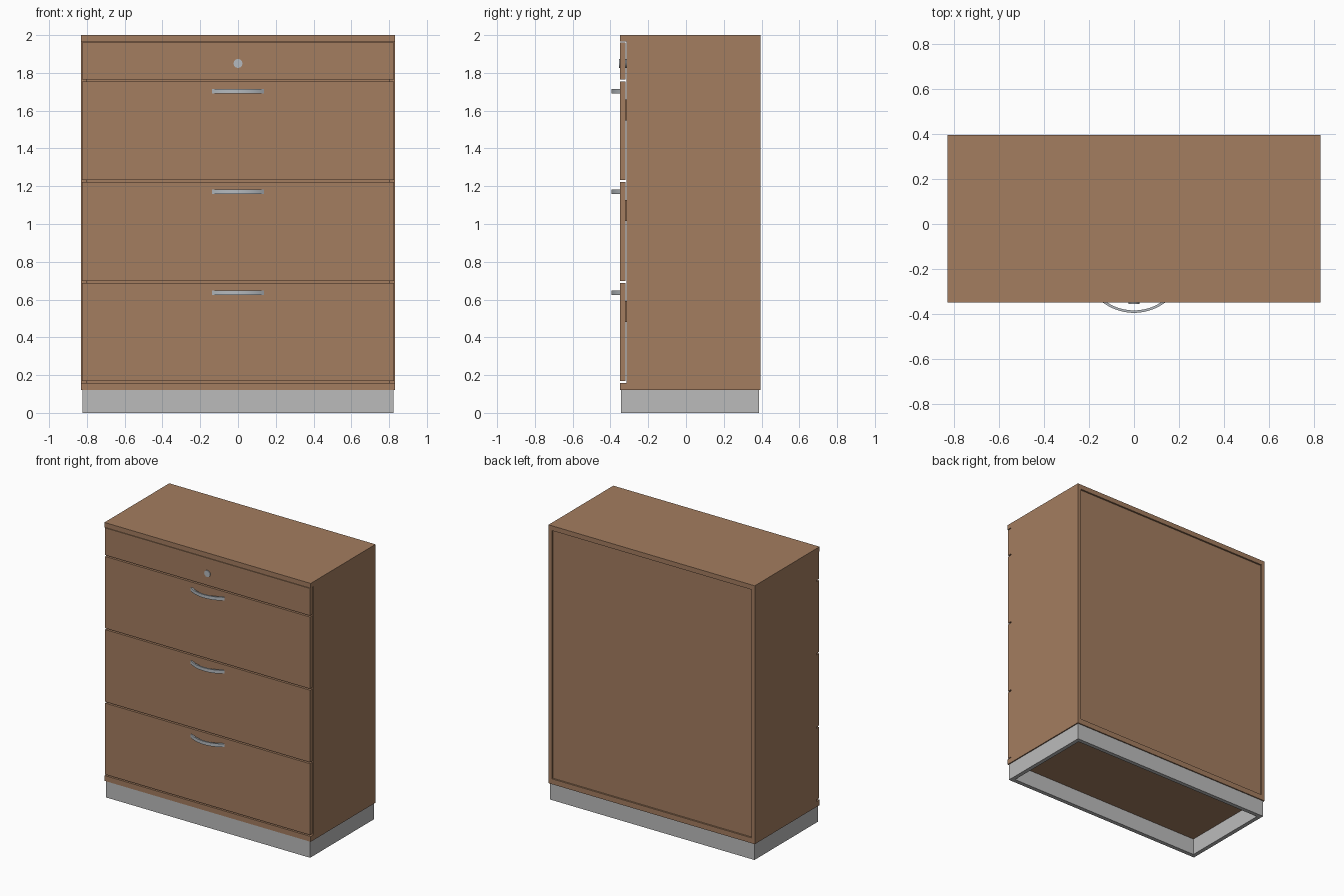
import bpy, bmesh, math

if "Cube" in bpy.data.objects:
    bpy.data.objects.remove(bpy.data.objects["Cube"])


def material(name, rgb):
    m = bpy.data.materials.new(name)
    m.diffuse_color = (*rgb, 1)
    m.use_nodes = True
    m.node_tree.nodes["Principled BSDF"].inputs["Base Color"].default_value = m.diffuse_color
    return m


WOOD = material("brown wood", (0.37, 0.205, 0.116))
GREY = material("plinth grey", (0.5, 0.5, 0.5))
METAL = material("handle metal", (0.46, 0.49, 0.52))


def finish(name, bm, mat):
    bmesh.ops.recalc_face_normals(bm, faces=bm.faces)
    me = bpy.data.meshes.new(name)
    bm.to_mesh(me)
    bm.free()
    me.materials.append(mat)
    ob = bpy.data.objects.new(name, me)
    bpy.context.collection.objects.link(ob)
    return ob


def box(name, x, y, z, mat=WOOD):
    bm = bmesh.new()
    bmesh.ops.create_cube(bm, size=1)
    for v in bm.verts:
        for i, (a, b) in enumerate((x, y, z)):
            v.co[i] = a if v.co[i] < 0 else b
    return finish(name, bm, mat)


FRONT, CARCASS, BACK = -0.35, -0.315, 0.395
W, T = 0.83, 0.027

# Plinth: open rectangular frame
for s, side in ((-1, "left"), (1, "right")):
    box(f"plinth_{side}", sorted((s * 0.822, s * 0.792)), (-0.345, 0.387), (0, 0.12), GREY)
box("plinth_front", (-0.792, 0.792), (-0.345, -0.315), (0, 0.12), GREY)
box("plinth_back", (-0.792, 0.792), (0.357, 0.387), (0, 0.12), GREY)

# Carcass
box("top_panel", (-W, W), (FRONT, BACK), (1.965, 2.0))
box("bottom_panel", (-W, W), (FRONT, BACK), (0.12, 0.159))
for s, side in ((-1, "left"), (1, "right")):
    box(f"side_panel_{side}", sorted((s * W, s * (W - T))), (CARCASS, BACK), (0.159, 1.965))
box("back_panel", (-W + T, W - T), (0.365, 0.383), (0.159, 1.965))
box("lock_rail", (-W + T, W - T), (CARCASS, -0.29), (1.77, 1.965))

# Lock panel and lock barrel
box("lock_panel", (-0.825, 0.825), (FRONT, -0.321), (1.764, 1.962))
bm = bmesh.new()
bmesh.ops.create_cone(bm, cap_ends=True, segments=12, radius1=0.024, radius2=0.024, depth=0.055)
lock = finish("lock", bm, METAL)
lock.rotation_euler = (math.pi / 2, 0, 0)
lock.location = (0, -0.3275, 1.85)


def handle(name, z0, z1, steps=20):
    # Curved strip: arc in plan, extruded upwards
    half, rise, thick = 0.137, 0.045, 0.011
    r = (half ** 2 + rise ** 2) / (2 * rise)
    cy = FRONT - rise + r
    pts = []
    for rad, order in ((r, 1), (r - thick, -1)):
        end = math.acos((cy - FRONT - 0.002) / rad)
        pts += [(rad * math.sin(a), cy - rad * math.cos(a))
                for a in (order * end * (2 * i / steps - 1) for i in range(steps + 1))]
    bm = bmesh.new()
    low = [bm.verts.new((x, y, z0)) for x, y in pts]
    high = [bm.verts.new((x, y, z1)) for x, y in pts]
    n = steps + 1
    for i in range(2 * n):
        j = (i + 1) % (2 * n)
        bm.faces.new((low[i], low[j], high[j], high[i]))
    for ring in (low, high):
        for i in range(steps):
            bm.faces.new((ring[i], ring[i + 1], ring[2 * n - 2 - i], ring[2 * n - 1 - i]))
    ob = finish(name, bm, METAL)
    for p in ob.data.polygons:
        p.use_smooth = abs(p.normal.z) < 0.5 and p.area < 0.001
    bpy.context.view_layer.objects.active = ob
    ob.select_set(True)
    bpy.ops.object.shade_smooth_by_angle(angle=math.radians(30))
    ob.select_set(False)


# Drawers: front, box behind it and handle
for name, z0, z1 in (("bottom", 0.168, 0.687), ("middle", 0.697, 1.222), ("upper", 1.232, 1.754)):
    box(f"{name}_drawer_front", (-0.825, 0.825), (FRONT, -0.321), (z0, z1))
    box(f"{name}_drawer_box", (-0.78, 0.78), (-0.321, 0.34), (z1 - 0.205, z1 - 0.095))
    handle(f"{name}_drawer_handle", z1 - 0.064, z1 - 0.04)
